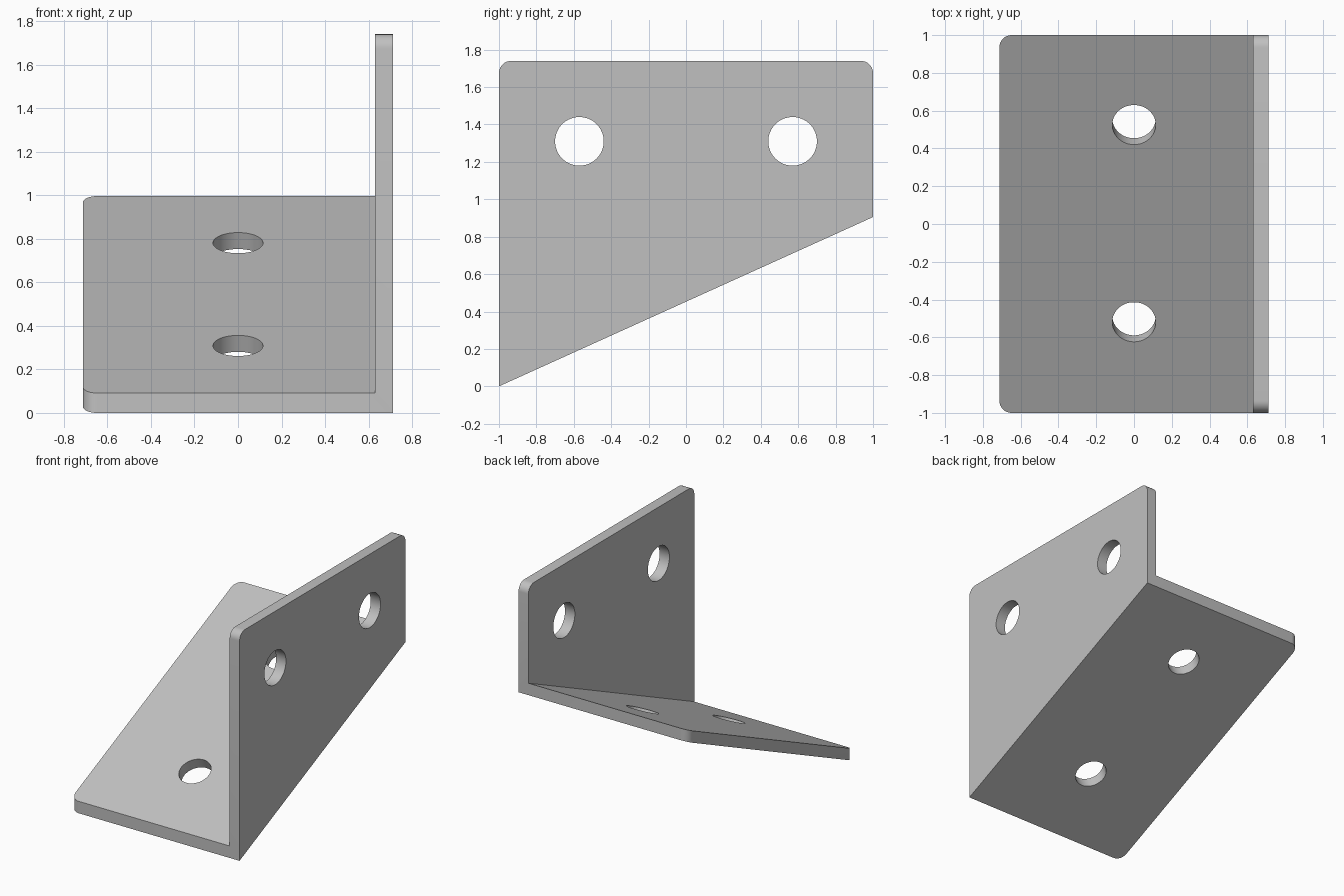
import bpy, bmesh, math
from mathutils import Matrix, Vector

cube = bpy.data.objects.get("Cube")
if cube:
    bpy.data.objects.remove(cube, do_unlink=True)

HALF_W, HALF_L, HEIGHT = 0.713, 1.0, 1.74
WALL = 0.083              # sheet thickness
RISE = 0.905              # climb of the sloped plate from front to back
CORNER = 0.065
SLOPE = math.atan2(RISE, 2 * HALF_L)
DEPTH = WALL / math.cos(SLOPE)

steel = bpy.data.materials.new("light grey steel")
steel.use_nodes = True
colour = (0.53, 0.53, 0.53, 1)
steel.diffuse_color = colour
steel.node_tree.nodes["Principled BSDF"].inputs["Base Color"].default_value = colour


def make_object(name, bm):
    bmesh.ops.recalc_face_normals(bm, faces=bm.faces)
    mesh = bpy.data.meshes.new(name)
    bm.to_mesh(mesh)
    bm.free()
    mesh.materials.append(steel)
    obj = bpy.data.objects.new(name, mesh)
    bpy.context.collection.objects.link(obj)
    return obj


def base_z(y):
    return RISE * (y + HALF_L) / (2 * HALF_L)


# Angle bracket: L section lofted from front to back, flat along the wall top
bm = bmesh.new()
ends = []
for y in (-HALF_L, HALF_L):
    z = base_z(y)
    inner = HALF_W - WALL
    section = [(-HALF_W, z), (HALF_W, z), (HALF_W, HEIGHT),
               (inner, HEIGHT), (inner, z + DEPTH), (-HALF_W, z + DEPTH)]
    ends.append([bm.verts.new((x, y, h)) for x, h in section])
front, back = ends
bm.faces.new(front)
bm.faces.new(back[::-1])
for i in range(len(front)):
    j = (i + 1) % len(front)
    bm.faces.new((front[i], back[i], back[j], front[j]))
bmesh.ops.recalc_face_normals(bm, faces=bm.faces)

# Round the free corners of the plate and the wall
corners = [bm.edges.get((end[a], end[b])) for end in ends for a, b in ((0, 5), (2, 3))]
bmesh.ops.bevel(bm, geom=corners, offset=CORNER, segments=8, profile=0.5, affect='EDGES')
bracket = make_object("angle_bracket", bm)


# Screw holes, drilled square to each sheet
def drill(name, centre, radius, rotation):
    cutter_bm = bmesh.new()
    bmesh.ops.create_cone(cutter_bm, cap_ends=True, segments=64, radius1=radius,
                          radius2=radius, depth=0.3,
                          matrix=Matrix.Translation(Vector(centre)) @ rotation)
    cutter = make_object(name, cutter_bm)
    cutter.hide_render = True
    mod = bracket.modifiers.new(name, 'BOOLEAN')
    mod.operation, mod.solver, mod.object = 'DIFFERENCE', 'EXACT', cutter
    return cutter


cutters = []
for side, label in ((-1, "front"), (1, "back")):
    cutters.append(drill("wall_hole_" + label, (HALF_W - WALL / 2, side * 0.57, 1.31),
                         0.13, Matrix.Rotation(math.pi / 2, 4, 'Y')))
    y = side * 0.522 + 0.003
    cutters.append(drill("plate_hole_" + label, (0, y, base_z(y) + DEPTH),
                         0.115, Matrix.Rotation(SLOPE, 4, 'X')))

# Apply the cuts and finish the shading
bpy.ops.object.select_all(action='DESELECT')
bpy.context.view_layer.objects.active = bracket
bracket.select_set(True)
for mod in list(bracket.modifiers):
    bpy.ops.object.modifier_apply(modifier=mod.name)
for cutter in cutters:
    bpy.data.objects.remove(cutter, do_unlink=True)
bpy.ops.object.shade_smooth_by_angle(angle=math.radians(20))
